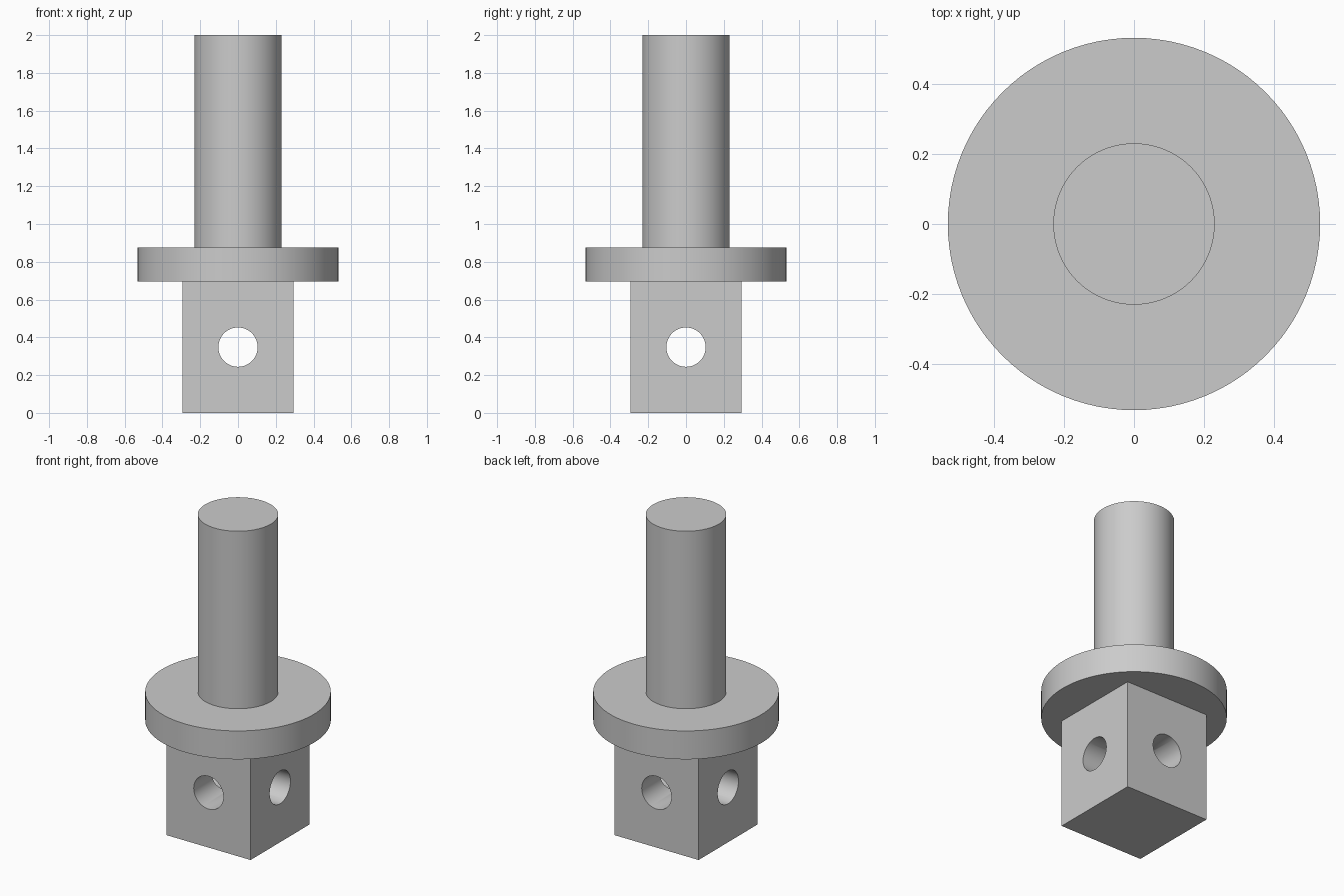
import bpy
import math

cube = bpy.data.objects.get("Cube")
if cube:
    bpy.data.objects.remove(cube, do_unlink=True)

# Single plain grey metal
grey = bpy.data.materials.new("plain grey")
grey.use_nodes = True
colour = (0.6, 0.6, 0.6, 1)
grey.diffuse_color = colour
grey.node_tree.nodes["Principled BSDF"].inputs["Base Color"].default_value = colour

BLOCK_TOP, FLANGE_TOP, SHAFT_TOP = 0.695, 0.875, 2.0
HOLE_Z, HOLE_RADIUS = 0.348, 0.104


def finish(obj, name):
    obj.name = obj.data.name = name
    obj.data.materials.clear()
    obj.data.materials.append(grey)
    bpy.ops.object.select_all(action="DESELECT")
    obj.select_set(True)
    bpy.context.view_layer.objects.active = obj
    bpy.ops.object.shade_smooth_by_angle(angle=math.radians(30))
    return obj


def disc(name, radius, bottom, top):
    bpy.ops.mesh.primitive_cylinder_add(
        vertices=96, radius=radius, depth=top - bottom,
        location=(0, 0, (bottom + top) / 2))
    return finish(bpy.context.object, name)


# Round shaft and flange
disc("shaft", 0.231, FLANGE_TOP, SHAFT_TOP)
disc("flange", 0.533, BLOCK_TOP, FLANGE_TOP)

# Square base block
bpy.ops.mesh.primitive_cube_add(size=1, location=(0, 0, BLOCK_TOP / 2))
block = bpy.context.object
block.scale = (0.59, 0.59, BLOCK_TOP)
bpy.ops.object.transform_apply(location=False, rotation=False, scale=True)

# Two crossing holes through the block
for rotation in ((math.pi / 2, 0, 0), (0, math.pi / 2, 0)):
    bpy.ops.mesh.primitive_cylinder_add(
        vertices=64, radius=HOLE_RADIUS, depth=1,
        location=(0, 0, HOLE_Z), rotation=rotation)
    cutter = bpy.context.object
    cutter.hide_render = True
    cut = block.modifiers.new("hole", "BOOLEAN")
    cut.operation = "DIFFERENCE"
    cut.solver = "EXACT"
    cut.object = cutter
    bpy.context.view_layer.objects.active = block
    bpy.ops.object.modifier_apply(modifier=cut.name)
    bpy.data.objects.remove(cutter, do_unlink=True)

finish(block, "base_block")
